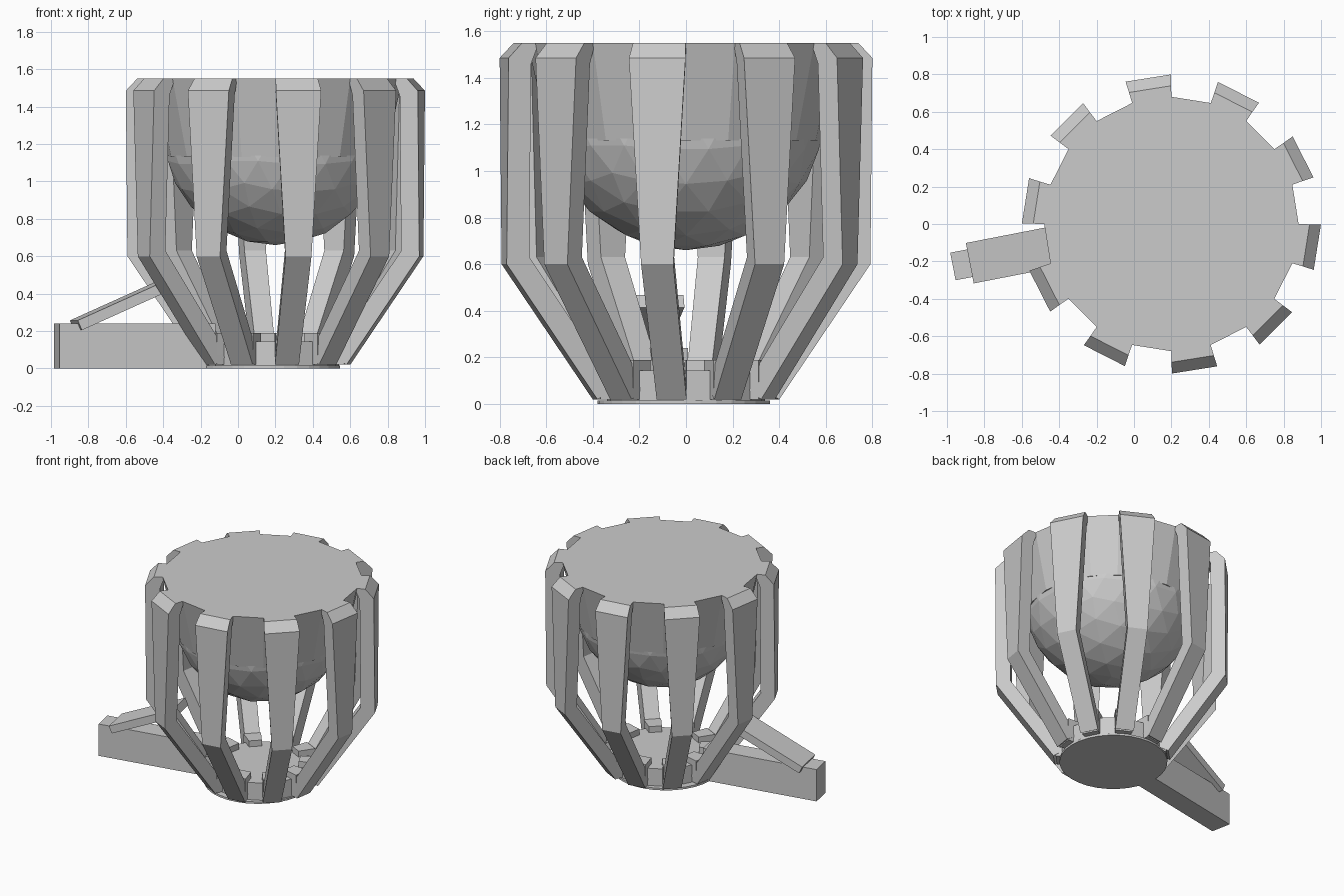
import bpy, bmesh, math
from mathutils import Matrix, Vector

if "Cube" in bpy.data.objects:
    bpy.data.objects.remove(bpy.data.objects["Cube"])

CENTRE = Matrix.Translation((0.2, 0, 0))

def finish(bm, name, matrix=Matrix()):
    bmesh.ops.recalc_face_normals(bm, faces=bm.faces)
    mesh = bpy.data.meshes.new(name)
    bm.to_mesh(mesh)
    bm.free()
    mesh.transform(matrix)
    ob = bpy.data.objects.new(name, mesh)
    bpy.context.collection.objects.link(ob)
    return ob

def spin_matrix(deg):
    return CENTRE @ Matrix.Rotation(math.radians(deg), 4, 'Z')

def radial_solid(name, profile, deg):
    """Closed (radius, z, half width) outline given thickness across its radius."""
    bm = bmesh.new()
    sides = [[bm.verts.new((r, s * w, z)) for r, z, w in profile] for s in (-1, 1)]
    bm.faces.new(sides[0])
    bm.faces.new(sides[1])
    n = len(profile)
    for i in range(n):
        j = (i + 1) % n
        bm.faces.new((sides[0][i], sides[0][j], sides[1][j], sides[1][i]))
    return finish(bm, name, spin_matrix(deg))

def frustum(name, sides, r1, r2, z1, z2, matrix=CENTRE):
    bm = bmesh.new()
    bmesh.ops.create_cone(bm, cap_ends=True, segments=sides, radius1=r1, radius2=r2,
                          depth=z2 - z1, matrix=Matrix.Translation((0, 0, (z1 + z2) / 2)))
    return finish(bm, name, matrix)

# bent ribs around the basket, with a small foot block behind each
rib = [(0.395, 0.02, 0.065), (0.79, 0.60, 0.07), (0.79, 1.485, 0.123), (0.73, 1.55, 0.114),
       (0.655, 1.55, 0.104), (0.69, 1.46, 0.107), (0.69, 0.63, 0.058), (0.31, 0.07, 0.052)]
foot = [(0.26, 0.02, 0.045), (0.38, 0.02, 0.06), (0.38, 0.19, 0.06), (0.26, 0.19, 0.045)]
for k in range(10):
    radial_solid(f"rib_{k + 1}", rib, -9 + 36 * k)
    radial_solid(f"rib_foot_{k + 1}", foot, -9 + 36 * k)

# flat lid with tapered collar below it
frustum("bowl_collar", 20, 0.585, 0.68, 1.13, 1.55)

# faceted round bowl bottom
bm = bmesh.new()
bmesh.ops.create_icosphere(bm, subdivisions=3, radius=0.6, matrix=Matrix.Translation((0, 0, 1.26)))
bmesh.ops.bisect_plane(bm, geom=bm.verts[:] + bm.edges[:] + bm.faces[:],
                       plane_co=(0, 0, 1.14), plane_no=(0, 0, 1), clear_outer=True)
finish(bm, "bowl_bottom", CENTRE)

# base drum and thin ground disc
frustum("base_drum", 20, 0.34, 0.34, 0.01, 0.145)
frustum("base_disc", 32, 0.37, 0.37, 0.0, 0.015, Matrix.Translation((0.175, -0.01, 0)))

# long entry block and the sloping plate above it
block = [(0.34, 0, 0.075), (1.19, 0, 0.075), (1.19, 0.24, 0.075), (0.34, 0.24, 0.075)]
radial_solid("entry_block", block, 191)
plate = [(0.60, 0.415, 0.11), (1.075, 0.205, 0.11), (1.098, 0.257, 0.11), (0.623, 0.467, 0.11)]
radial_solid("entry_plate", plate, 191)
